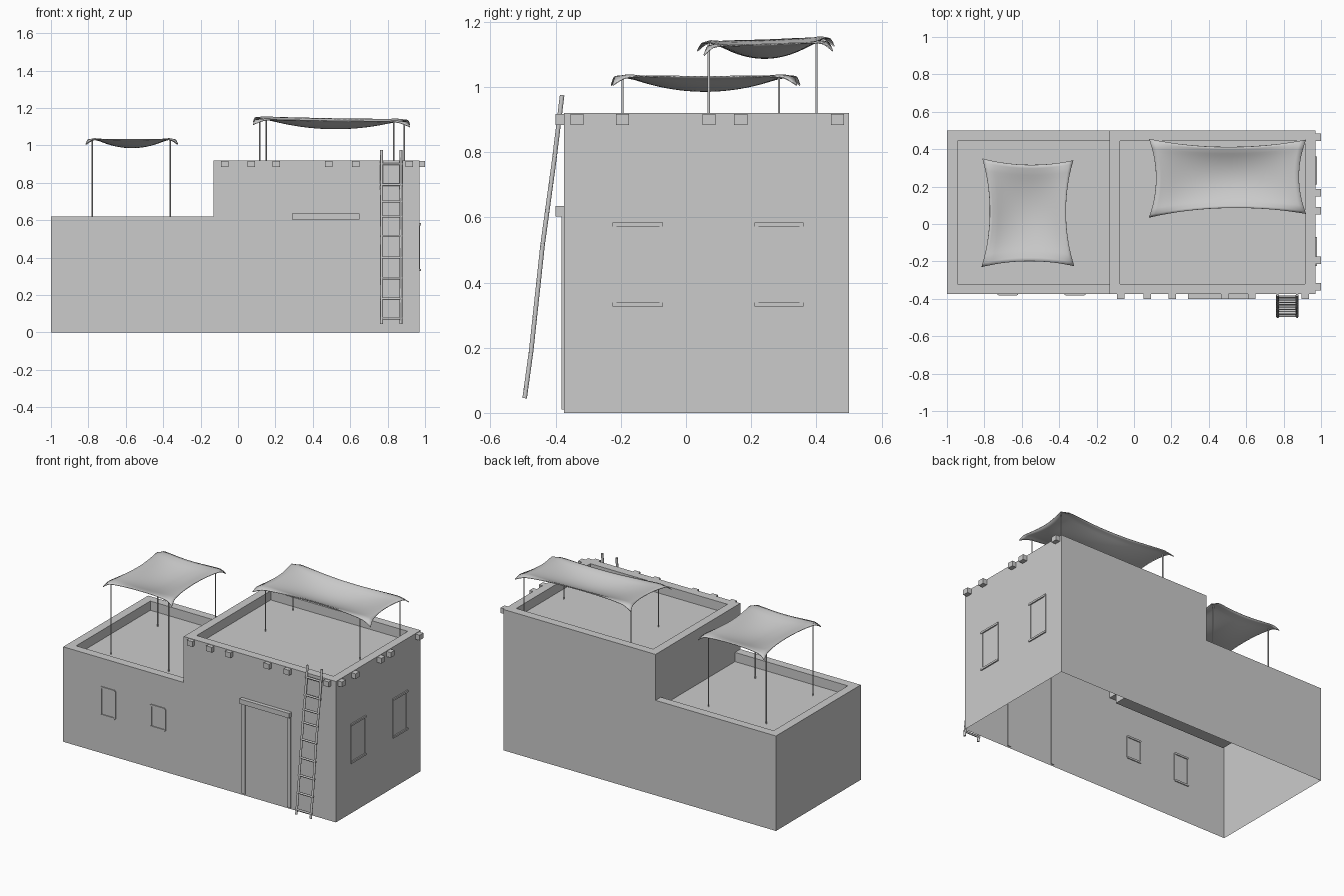
import bpy, bmesh
from mathutils import Vector

if "Cube" in bpy.data.objects:
    bpy.data.objects.remove(bpy.data.objects["Cube"])


def add_mesh(name, verts, faces, smooth=False):
    me = bpy.data.meshes.new(name)
    me.from_pydata(verts, [], faces)
    me.validate()
    ob = bpy.data.objects.new(name, me)
    bpy.context.collection.objects.link(ob)
    if smooth:
        for p in me.polygons:
            p.use_smooth = True
    return ob


def box(name, x0, x1, y0, y1, z0, z1):
    v = [(x, y, z) for x in (x0, x1) for y in (y0, y1) for z in (z0, z1)]
    f = [(0, 1, 3, 2), (4, 6, 7, 5), (0, 4, 5, 1), (2, 3, 7, 6), (0, 2, 6, 4), (1, 5, 7, 3)]
    return add_mesh(name, v, f)


def tube(name, pts, r):
    cu = bpy.data.curves.new(name, 'CURVE')
    cu.dimensions = '3D'
    cu.bevel_depth = r
    cu.bevel_resolution = 1
    cu.use_fill_caps = True
    s = cu.splines.new('POLY')
    s.points.add(len(pts) - 1)
    for p, co in zip(s.points, pts):
        p.co = (*co, 1)
    ob = bpy.data.objects.new(name, cu)
    bpy.context.collection.objects.link(ob)
    return ob


# House shell: open underneath, stepped, with sunken roofs behind parapets
L, S, R, F, B = -1.0, -0.13, 0.97, -0.375, 0.5
LOW, HIGH, T, D = 0.62, 0.92, 0.055, 0.06
bm = bmesh.new()


def face(*pts):
    bm.faces.new([bm.verts.new(p) for p in pts])


for y in (F, B):
    pts = [(L, y, 0), (S, y, 0), (R, y, 0), (R, y, HIGH), (S, y, HIGH), (S, y, LOW), (L, y, LOW)]
    face(*(pts if y == F else pts[::-1]))
face((L, B, 0), (L, F, 0), (L, F, LOW), (L, B, LOW))
face((R, F, 0), (R, B, 0), (R, B, HIGH), (R, F, HIGH))
f, b = F + T, B - T
# step wall between the two roofs
face((S, F, HIGH), (S, F, LOW), (S, f, LOW), (S, f, LOW - D),
     (S, b, LOW - D), (S, b, LOW), (S, B, LOW), (S, B, HIGH))


def roof(x0, x1, z, right_rim):
    i, j = x0 + T, (x1 - T if right_rim else x1)
    out = [(x0, F), (x1, F), (x1, B), (x0, B)]
    inn = [(i, f), (j, f), (j, b), (i, b)]
    for k in range(4):
        if k == 1 and not right_rim:
            continue
        n = (k + 1) % 4
        face((*out[k], z), (*out[n], z), (*inn[n], z), (*inn[k], z))
        face((*inn[k], z), (*inn[n], z), (*inn[n], z - D), (*inn[k], z - D))
    face(*[(*p, z - D) for p in inn])


roof(L, S, LOW, False)
roof(S, R, HIGH, True)
bmesh.ops.remove_doubles(bm, verts=bm.verts[:], dist=1e-5)
me = bpy.data.meshes.new("house_shell")
bm.to_mesh(me)
bm.free()
bpy.context.collection.objects.link(bpy.data.objects.new("house_shell", me))

# Roof beam ends
for x in (-0.07, 0.07, 0.205, 0.485, 0.63, 0.915):
    box("front_beam_end", x - 0.02, x + 0.02, F - 0.025, F + 0.01, 0.883, 0.917)
for y in (-0.335, -0.195, 0.07, 0.168, 0.465):
    box("side_beam_end", R - 0.01, R + 0.03, y - 0.02, y + 0.02, 0.883, 0.917)

# Door frame
box("door_lintel", 0.29, 0.65, F - 0.025, F + 0.005, 0.603, 0.635)
for x in (0.305, 0.635):
    box("door_jamb", x - 0.012, x + 0.012, F - 0.007, F + 0.005, 0.01, 0.603)

# Window frames: thin bars just proud of the walls
W = 0.012
for x0, x1, z0, z1 in ((-0.725, -0.625, 0.25, 0.43), (-0.365, -0.265, 0.27, 0.41)):
    for z in (z0, z1):
        box("front_window_bar", x0, x1, F - 0.006, F + 0.006, z - W / 2, z + W / 2)
    for x in (x0, x1):
        box("front_window_side", x - W / 2, x + W / 2, F - 0.004, F + 0.004, z0, z1)
for y0, y1 in ((-0.225, -0.07), (0.21, 0.36)):
    for z in (0.333, 0.578):
        box("side_window_bar", R - 0.008, R + 0.008, y0, y1, z - W / 2, z + W / 2)
    for y in (y0 + W / 2, y1 - W / 2):
        box("side_window_side", R - 0.004, R + 0.004, y - W / 2, y + W / 2, 0.333, 0.578)

# Ladder
rail = [(-0.495, 0.045), (-0.475, 0.19), (-0.44, 0.515), (-0.405, 0.77), (-0.38, 0.975)]
for x in (0.768, 0.872):
    tube("ladder_rail", [(x, y, z) for y, z in rail], 0.008)


def rail_y(z):
    for (ya, za), (yb, zb) in zip(rail, rail[1:]):
        if z <= zb:
            return ya + (yb - ya) * (z - za) / (zb - za)


for z in (0.075, 0.18, 0.29, 0.4, 0.515, 0.62, 0.70, 0.79, 0.90):
    tube("ladder_rung", [(0.76, rail_y(z), z), (0.88, rail_y(z), z)], 0.007)


# Cloth canopies: sagging sheet with pulled-in edges and drooping corner flaps
def canopy(name, corners, pull_u, pull_v, sag, n=28):
    c = [Vector(p) for p in corners]
    verts, faces = [], []
    for j in range(n + 1):
        for i in range(n + 1):
            u, v = 2 * i / n - 1, 2 * j / n - 1
            a = (u * (1 - pull_u * (1 - v * v)) + 1) / 2
            w = (v * (1 - pull_v * (1 - u * u)) + 1) / 2
            p = c[0].lerp(c[1], a).lerp(c[3].lerp(c[2], a), w)
            t = max(0, abs(u) - 0.84) / 0.16 + max(0, abs(v) - 0.84) / 0.16
            p.z -= sag * (1 - u * u) * (1 - v * v) + 0.006 * (2 - u * u - v * v)
            p.z -= t * (0.007 + 0.013 * abs(u * v) ** 4)
            verts.append(p)
    for j in range(n):
        for i in range(n):
            k = j * (n + 1) + i
            faces.append((k, k + 1, k + n + 2, k + n + 1))
    ob = add_mesh(name, verts, faces, True)
    m = ob.modifiers.new("thickness", 'SOLIDIFY')
    m.thickness = 0.004
    m.offset = 0


canopy("low_canopy", [(-0.815, -0.23, 1.045), (-0.32, -0.225, 1.045),
                      (-0.325, 0.34, 1.045), (-0.81, 0.35, 1.045)], 0.17, 0.10, 0.046)
canopy("high_canopy", [(0.08, 0.035, 1.15), (0.92, 0.055, 1.137),
                       (0.92, 0.45, 1.15), (0.08, 0.455, 1.165)], 0.09, 0.2, 0.05)

# Canopy posts
for x in (-0.78, -0.363):
    for y in (-0.195, 0.285):
        tube("low_canopy_post", [(x, y, LOW - D), (x, y, 1.035)], 0.004)
for x, y, z in ((0.15, 0.07, 1.135), (0.117, 0.4, 1.15), (0.833, 0.07, 1.125), (0.89, 0.4, 1.135)):
    tube("high_canopy_post", [(x, y, HIGH - D), (x, y, z)], 0.004)
